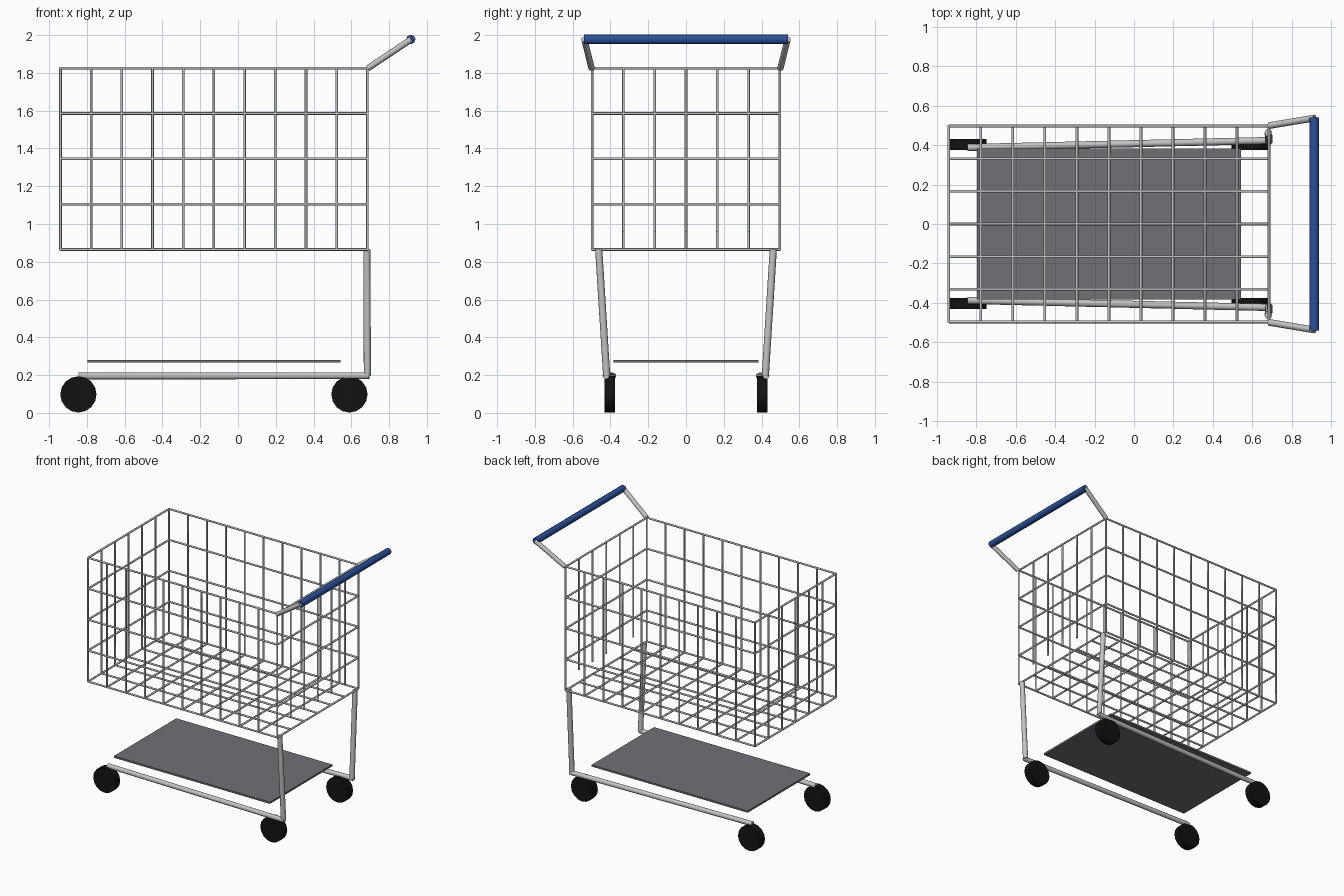
import bpy, bmesh
from mathutils import Vector, Matrix

cube = bpy.data.objects.get("Cube")
if cube:
    bpy.data.objects.remove(cube)


def material(name, color):
    m = bpy.data.materials.new(name)
    m.use_nodes = True
    m.diffuse_color = (*color, 1)
    m.node_tree.nodes["Principled BSDF"].inputs["Base Color"].default_value = (*color, 1)
    return m


steel = material("light_steel", (0.55, 0.55, 0.55))
blue = material("blue_grip", (0.025, 0.08, 0.32))
rubber = material("black_rubber", (0.006, 0.006, 0.006))
grey = material("grey_shelf", (0.16, 0.16, 0.18))


def rods(name, segments, radius, mat, sides=8, smooth=True):
    """One object made of straight capped rods between pairs of points."""
    bm = bmesh.new()
    for a, b in segments:
        a, b = Vector(a), Vector(b)
        d = b - a
        turn = d.to_track_quat('Z', 'Y').to_matrix().to_4x4()
        bmesh.ops.create_cone(bm, cap_ends=True, segments=sides, radius1=radius,
                              radius2=radius, depth=d.length,
                              matrix=Matrix.Translation((a + b) / 2) @ turn)
    mesh = bpy.data.meshes.new(name)
    bm.to_mesh(mesh)
    bm.free()
    mesh.materials.append(mat)
    ob = bpy.data.objects.new(name, mesh)
    bpy.context.collection.objects.link(ob)
    if smooth:
        bpy.ops.object.select_all(action='DESELECT')
        ob.select_set(True)
        bpy.context.view_layer.objects.active = ob
        bpy.ops.object.shade_smooth_by_angle(angle=0.9)
    return ob


def spread(a, b, n):
    return [a + (b - a) * i / (n - 1) for i in range(n)]


# Basket wire positions
X0, X1, Y, Z0, Z1 = -0.94, 0.685, 0.497, 0.865, 1.825
xs, ys, zs = spread(X0, X1, 11), spread(-Y, Y, 7), spread(Z0, Z1, 5)
WIRE = 0.007

# Basket: horizontal rings, side and end uprights, floor grid
rings = []
for z in zs:
    rings += [((X0, s * Y, z), (X1, s * Y, z)) for s in (-1, 1)]
    rings += [((x, -Y, z), (x, Y, z)) for x in (X0, X1)]
rods("basket_rings", rings, WIRE, steel)
rods("basket_side_uprights",
     [((x, s * Y, Z0), (x, s * Y, Z1)) for x in xs for s in (-1, 1)], WIRE, steel)
rods("basket_nose_uprights",
     [((X0, y, Z0), (X0, y, Z1)) for y in ys[1:-1]], WIRE, steel)
rods("basket_gate_uprights",
     [((X1, y, 0.96), (X1, y, Z1)) for y in ys[1:-1]], WIRE, steel)
rods("basket_floor",
     [((x, -Y, Z0), (x, Y, Z0)) for x in xs[1:-1]] +
     [((X0, y, Z0), (X1, y, Z0)) for y in ys[1:-1]], WIRE, steel)

# Frame, handle arms and wheels, one set per side
for side, s in (("left", 1), ("right", -1)):
    foot = (0.685, s * 0.42, 0.197)
    rods(side + "_leg", [((0.682, s * 0.462, Z0), foot)], 0.019, steel, 12)
    rods(side + "_base_rail", [((0.695, s * 0.424, 0.197), (-0.845, s * 0.388, 0.195))],
         0.018, steel, 12)
    rods(side + "_handle_arm", [((0.688, s * 0.5, 1.825), (0.918, s * 0.538, 1.978))],
         0.017, steel, 12)
    for end, x in (("front", -0.845), ("rear", 0.59)):
        rods(f"{side}_{end}_wheel", [((x, s * 0.375, 0.098), (x, s * 0.432, 0.098))],
             0.096, rubber, 16)

# Handle grip
rods("handle_grip", [((0.915, -0.54, 1.977), (0.915, 0.54, 1.977))], 0.025, blue, 8)

# Lower shelf
bpy.ops.mesh.primitive_cube_add(size=1, location=(-0.128, 0, 0.274))
shelf = bpy.context.object
shelf.name = "lower_shelf"
shelf.scale = (1.34, 0.765, 0.014)
shelf.data.materials.append(grey)
